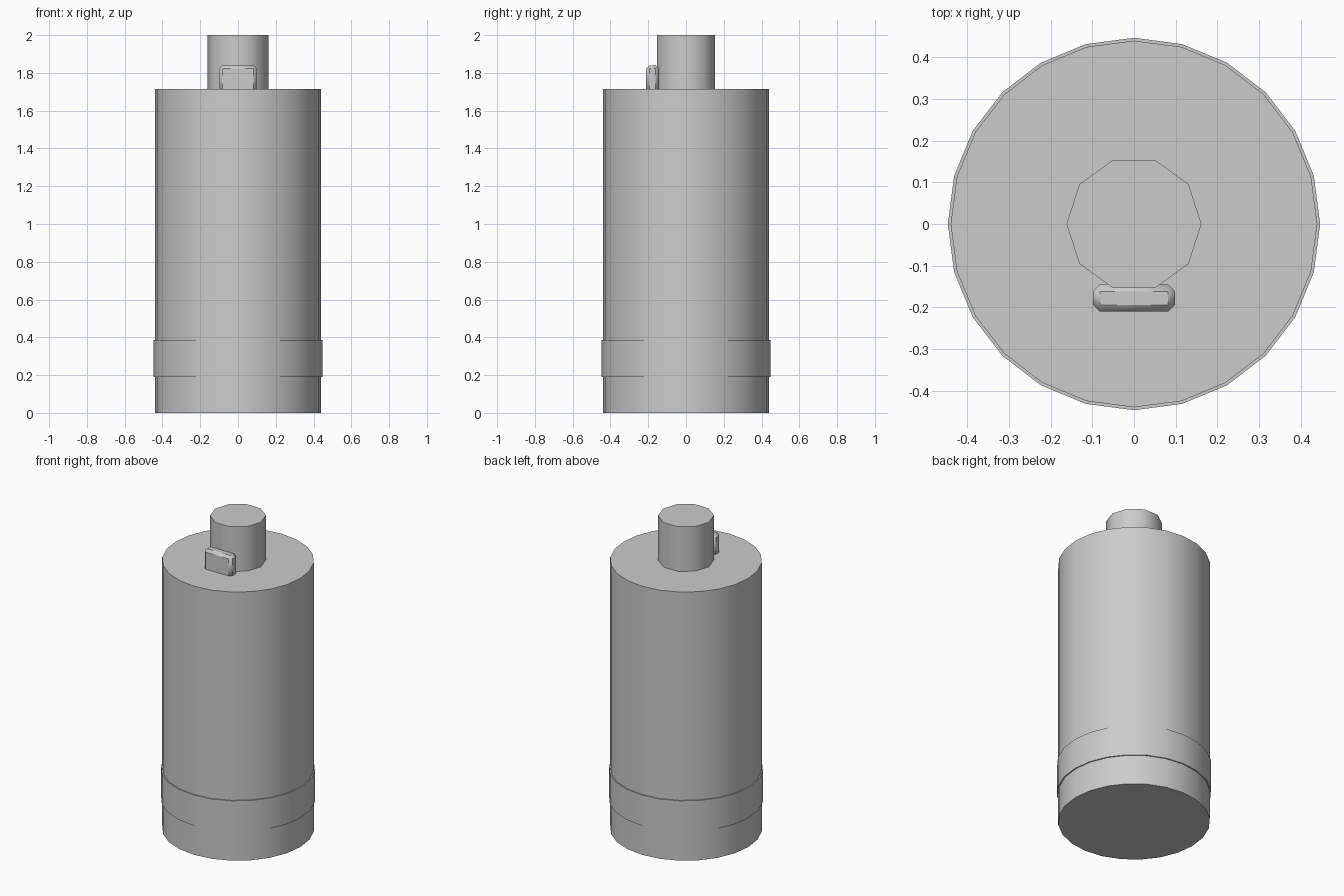
import bpy
import math

cube = bpy.data.objects.get("Cube")
if cube:
    bpy.data.objects.remove(cube, do_unlink=True)

grey = bpy.data.materials.new("plain grey")
grey.use_nodes = True
colour = (0.6, 0.6, 0.6, 1)
grey.diffuse_color = colour
grey.node_tree.nodes["Principled BSDF"].inputs["Base Color"].default_value = colour


def finish(obj, name):
    obj.name = name
    obj.data.materials.append(grey)
    bpy.ops.object.shade_smooth_by_angle(angle=math.radians(40))


def cylinder(name, radius, bottom, top, sides):
    # Rotated so that a corner lies on the x axis
    bpy.ops.mesh.primitive_cylinder_add(
        vertices=sides, radius=radius, depth=top - bottom,
        location=(0, 0, (bottom + top) / 2), rotation=(0, 0, math.pi / 2))
    bpy.ops.object.transform_apply(location=False, rotation=True, scale=True)
    finish(bpy.context.object, name)


# Canister body, raised band near the base, and the narrow neck
cylinder("body", 0.44, 0, 1.715, 24)
cylinder("base_band", 0.447, 0.19, 0.385, 24)
cylinder("neck", 0.162, 1.70, 2.0, 10)

# Chamfered latch in front of the neck, sunk slightly into the body
bpy.ops.mesh.primitive_cube_add(size=1, location=(0, -0.178, 1.765))
latch = bpy.context.object
latch.scale = (0.196, 0.065, 0.15)
bpy.ops.object.transform_apply(location=False, rotation=False, scale=True)
bevel = latch.modifiers.new("chamfer", "BEVEL")
bevel.width = 0.016
bevel.segments = 1
bpy.ops.object.modifier_apply(modifier=bevel.name)
finish(latch, "latch")
